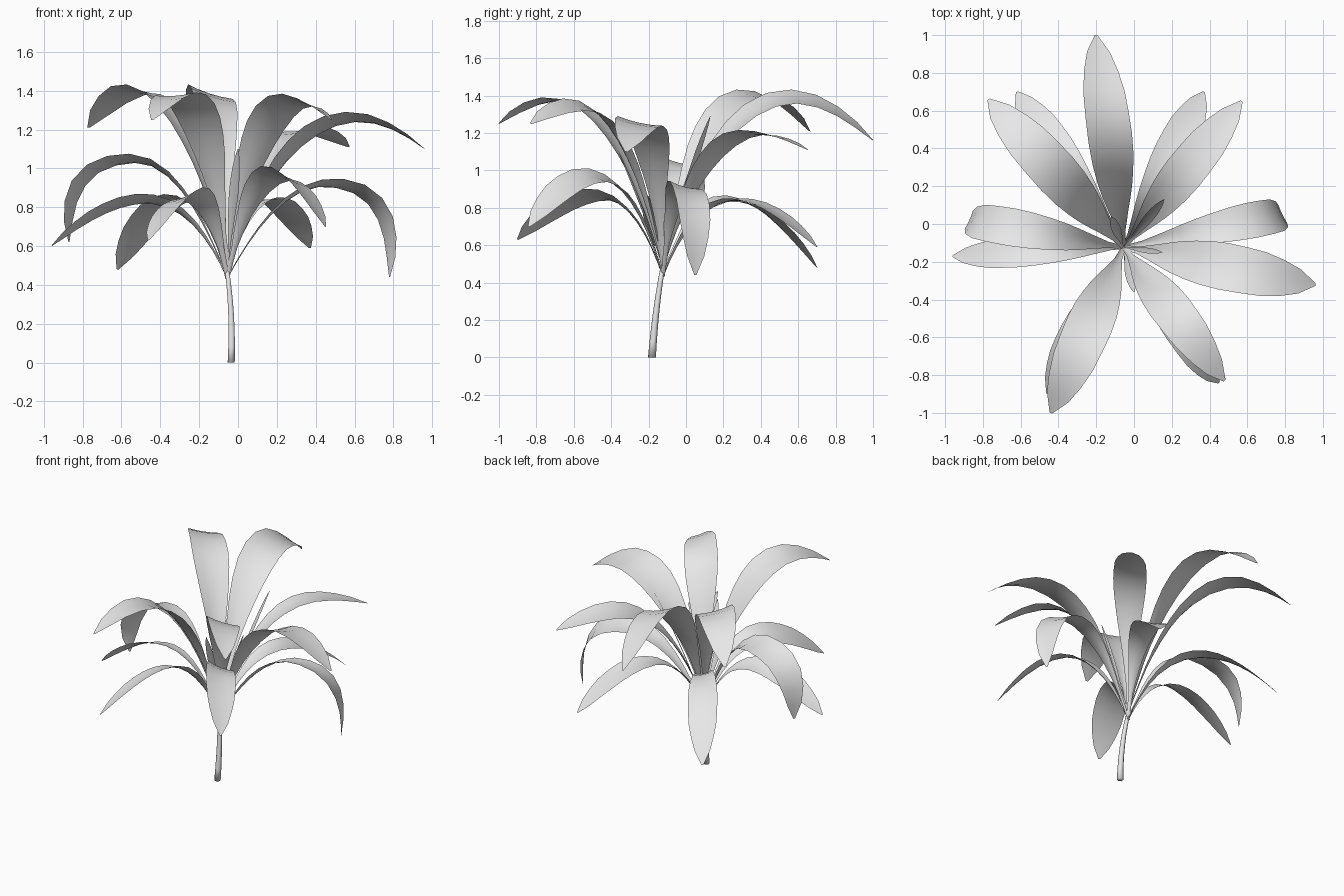
import bpy
import bmesh
from math import hypot, radians, sin, cos
from mathutils import Vector

cube = bpy.data.objects.get("Cube")
if cube:
    bpy.data.objects.remove(cube, do_unlink=True)

grey = bpy.data.materials.new("plain_grey")
grey.use_nodes = True
COLOUR = (0.8, 0.8, 0.8, 1)
grey.diffuse_color = COLOUR
grey.node_tree.nodes["Principled BSDF"].inputs["Base Color"].default_value = COLOUR

CROWN = Vector((-0.055, -0.125, 0))
SEGMENTS, ACROSS = 14, 4
# Half-width outline: share of leaf length, share of full width
OUTLINE = [(0, 0.1), (0.15, 0.15), (0.3, 0.4), (0.42, 0.67), (0.55, 0.92),
           (0.66, 1), (0.78, 0.93), (0.88, 0.7), (0.95, 0.42), (1, 0.06)]


def outline(s):
    for (a, u), (b, v) in zip(OUTLINE, OUTLINE[1:]):
        if s <= b:
            return u + (v - u) * (s - a) / (b - a)
    return OUTLINE[-1][1]


def quadratic(a, b, c, n):
    return [a * (1 - t) ** 2 + b * 2 * t * (1 - t) + c * t * t
            for t in [i / n for i in range(n + 1)]]


def resample(points, n):
    """Evenly spaced points along a polyline."""
    lengths = [0]
    for p, q in zip(points, points[1:]):
        lengths.append(lengths[-1] + (q - p).length)
    result, k = [], 0
    for i in range(n + 1):
        d = lengths[-1] * i / n
        while k < len(points) - 2 and lengths[k + 1] < d:
            k += 1
        f = (d - lengths[k]) / (lengths[k + 1] - lengths[k])
        result.append(points[k].lerp(points[k + 1], f))
    return result


def finish(bm, name):
    mesh = bpy.data.meshes.new(name)
    bm.to_mesh(mesh)
    bm.free()
    mesh.materials.append(grey)
    mesh.polygons.foreach_set("use_smooth", [True] * len(mesh.polygons))
    obj = bpy.data.objects.new(name, mesh)
    bpy.context.collection.objects.link(obj)


def blade(name, tip, path, width, roll=0):
    """Leaf surface swept along a (distance, height) path toward the tip."""
    out = Vector((tip[0] - CROWN.x, tip[1] - CROWN.y, 0)).normalized()
    side = Vector((-out.y, out.x, 0))
    c, s_ = cos(radians(roll)), sin(radians(roll))
    path = resample(path, SEGMENTS)
    bm = bmesh.new()
    rows = []
    for i, p in enumerate(path):
        s = i / SEGMENTS
        t = (path[min(i + 1, SEGMENTS)] - path[max(i - 1, 0)]).normalized()
        up = Vector((0, 0, t.x)) - out * t.y
        across, normal = side * c + up * s_, up * c - side * s_
        half = outline(s) * width / 2
        cup = 0.35 * (1 - s) ** 2 + 0.06
        centre = CROWN + out * p.x + Vector((0, 0, p.y))
        row = []
        for j in range(ACROSS + 1):
            u = 2 * j / ACROSS - 1
            row.append(bm.verts.new(centre + across * half * u + normal * half * cup * u * u))
        rows.append(row)
    for r, q in zip(rows, rows[1:]):
        for j in range(ACROSS):
            bm.faces.new((r[j], q[j], q[j + 1], r[j + 1]))
    finish(bm, name)


def arching_leaf(name, tip, peak_at, peak_z, width, roll, droop=0.45, rise=0.42):
    """Climbs to a peak, then bends over to its tip."""
    reach = hypot(tip[0] - CROWN.x, tip[1] - CROWN.y)
    top = reach * peak_at
    base = Vector((0, 0.43 if peak_z < 1.1 else 0.47))
    peak, end = Vector((top, peak_z)), Vector((reach, tip[2]))
    path = quadratic(base, Vector((top * rise, peak_z)), peak, 20)
    path += quadratic(peak, Vector((top + (reach - top) * droop, peak_z)), end, 20)[1:]
    blade(name, tip, path, width, roll)


def young_leaf(name, tip, width):
    """Nearly straight, narrow shoot."""
    reach = hypot(tip[0] - CROWN.x, tip[1] - CROWN.y)
    base, end = Vector((0, 0.45)), Vector((reach, tip[2]))
    bend = base.lerp(end, 0.5) + Vector((-0.02, 0.01))
    blade(name, tip, quadratic(base, bend, end, 20), width)


# Upper ring of leaves
arching_leaf("upper_back_leaf", (-0.2, 1.0, 1.16), 0.62, 1.385, 0.25, 18)
arching_leaf("upper_back_right_leaf", (-0.77, 0.66, 1.21), 0.65, 1.4, 0.25, 12)
arching_leaf("upper_back_left_leaf", (0.57, 0.65, 1.11), 0.63, 1.195, 0.22, -7)
arching_leaf("upper_left_leaf", (0.96, -0.32, 1.1), 0.65, 1.255, 0.26, -12)
arching_leaf("upper_front_left_leaf", (0.48, -0.83, 1.25), 0.65, 1.345, 0.23, -18)
arching_leaf("upper_front_right_leaf", (-0.44, -1.0, 1.25), 0.66, 1.375, 0.25, 4)
arching_leaf("upper_right_leaf", (-0.87, 0.02, 0.62), 0.6, 1.04, 0.21, 14, 1.1, 0.48)

# Lower ring of leaves
arching_leaf("lower_back_left_leaf", (0.37, 0.7, 0.59), 0.47, 0.84, 0.2, 0)
arching_leaf("lower_back_right_leaf", (-0.62, 0.7, 0.48), 0.43, 0.84, 0.2, 12)
arching_leaf("lower_left_leaf", (0.78, 0.05, 0.44), 0.62, 0.915, 0.2, -14, 1.15, 0.5)
arching_leaf("lower_front_left_leaf", (0.45, -0.84, 0.7), 0.52, 0.965, 0.21, -22)
arching_leaf("lower_front_right_leaf", (-0.46, -0.9, 0.63), 0.45, 0.86, 0.21, 20)
arching_leaf("lower_right_leaf", (-0.96, -0.17, 0.6), 0.47, 0.835, 0.17, 20)

# Young upright leaves in the middle
young_leaf("young_back_left_leaf", (0.16, 0.13, 1.29), 0.05)
young_leaf("young_front_leaf", (0.0, -0.36, 1.1), 0.05)
young_leaf("young_left_leaf", (0.15, -0.15, 1.08), 0.03)
young_leaf("young_back_right_leaf", (-0.12, 0.04, 1.05), 0.05)

# Bent stem
bm = bmesh.new()
SIDES = 6
bottom, bend, top = Vector((-0.035, -0.182, 0)), Vector((-0.025, -0.165, 0.25)), Vector((-0.057, -0.125, 0.48))
rings = []
for k, p in enumerate(quadratic(bottom, bend, top, 6)):
    ring = bmesh.ops.create_circle(bm, segments=SIDES, radius=0.021 - 0.0014 * k)["verts"]
    bmesh.ops.translate(bm, verts=ring, vec=p)
    rings.append(ring)
for r, q in zip(rings, rings[1:]):
    for j in range(SIDES):
        n = (j + 1) % SIDES
        bm.faces.new((r[j], r[n], q[n], q[j]))
bm.faces.new(rings[0])
bm.faces.new(rings[-1])
bmesh.ops.recalc_face_normals(bm, faces=bm.faces)
finish(bm, "stem")
